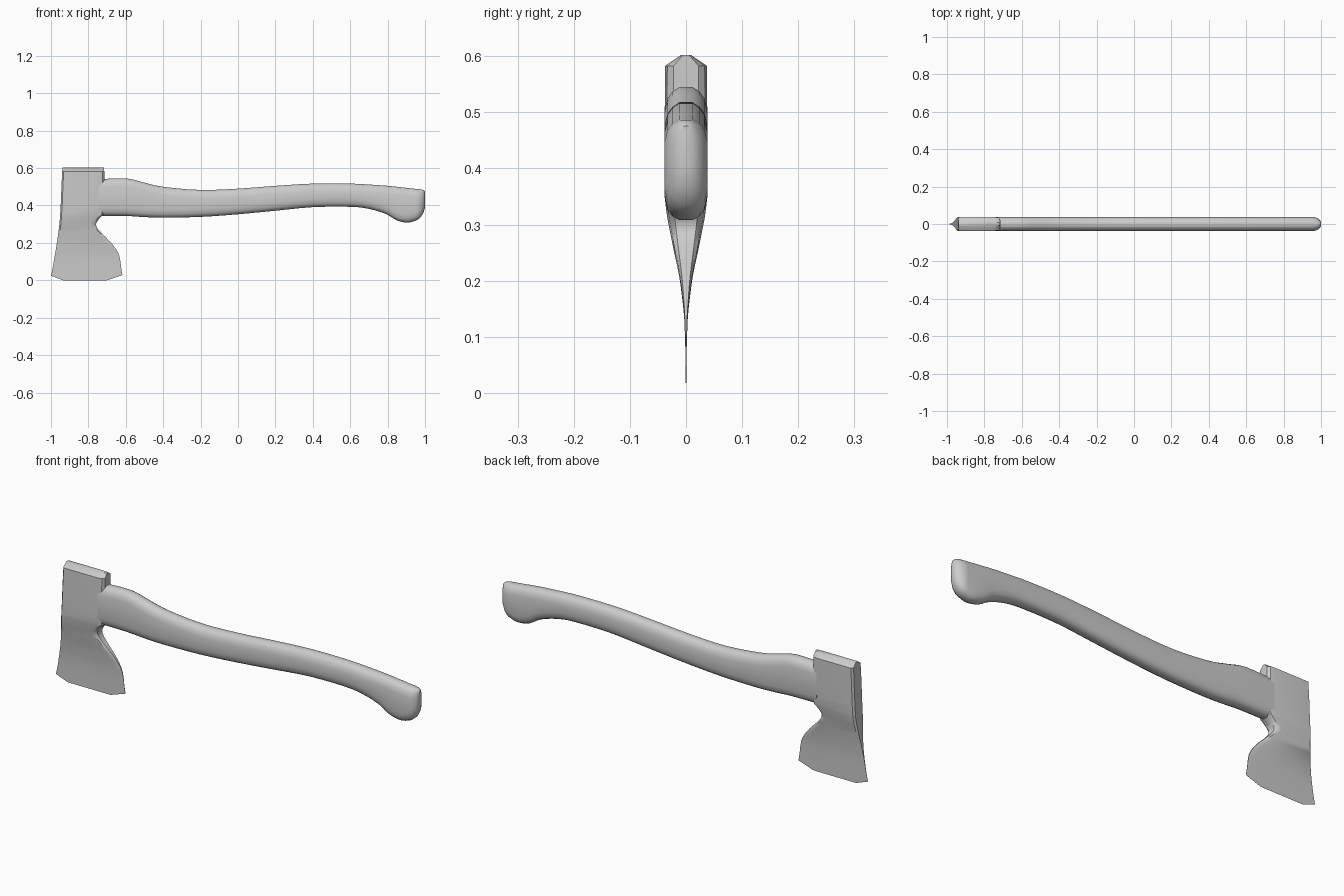
import bpy, bmesh
from math import radians

if "Cube" in bpy.data.objects:
    bpy.data.objects.remove(bpy.data.objects["Cube"])


def loft(name, rings, angle):
    """Skin a list of equal-length closed rings and cap both ends."""
    bm = bmesh.new()
    loops = [[bm.verts.new(p) for p in ring] for ring in rings]
    n = len(loops[0])
    for a, b in zip(loops, loops[1:]):
        for i in range(n):
            j = (i + 1) % n
            bm.faces.new((a[i], a[j], b[j], b[i]))
    bm.faces.new(loops[0])
    bm.faces.new(loops[-1])
    bmesh.ops.recalc_face_normals(bm, faces=bm.faces)
    mesh = bpy.data.meshes.new(name)
    bm.to_mesh(mesh)
    bm.free()
    obj = bpy.data.objects.new(name, mesh)
    bpy.context.collection.objects.link(obj)
    bpy.ops.object.select_all(action='DESELECT')
    obj.select_set(True)
    bpy.context.view_layer.objects.active = obj
    bpy.ops.object.shade_smooth_by_angle(angle=radians(angle))
    return obj


def smooth(rows, steps=3):
    """Catmull-Rom through rows of numbers."""
    out = []
    for i in range(len(rows) - 1):
        quad = [rows[max(i - 1, 0)], rows[i], rows[i + 1], rows[min(i + 2, len(rows) - 1)]]
        for s in range(steps):
            t = s / steps
            out.append(tuple(
                0.5 * (2 * b + (c - a) * t + (2 * a - 5 * b + 4 * c - d) * t * t
                       + (3 * b - a - 3 * c + d) * t ** 3)
                for a, b, c, d in zip(*quad)))
    return out + [rows[-1]]


# Curved handle: x, top z, bottom z
handle_profile = smooth([
    (-0.745, 0.54, 0.345), (-0.6, 0.545, 0.344), (-0.5, 0.522, 0.338),
    (-0.4, 0.500, 0.335), (-0.2, 0.483, 0.339), (0.0, 0.490, 0.353),
    (0.2, 0.505, 0.372), (0.4, 0.517, 0.391), (0.6, 0.517, 0.393),
    (0.7, 0.512, 0.382), (0.79, 0.506, 0.355), (0.85, 0.500, 0.320),
    (0.91, 0.493, 0.308), (0.96, 0.488, 0.323)])
# Each row also carries a half width; the butt end rounds off
sections = [r + (0.0385,) for r in handle_profile]
sections += [(0.978, 0.486, 0.338, 0.033), (0.992, 0.483, 0.362, 0.024),
             (1.0, 0.476, 0.390, 0.012)]


def handle_ring(x, top, bottom, w):
    half = [(0.3, top), (0.62, top - 0.008), (0.85, top - 0.02), (1.0, top - 0.042),
            (1.0, bottom + 0.042), (0.86, bottom + 0.019), (0.64, bottom + 0.007), (0.3, bottom)]
    return [(x, w * f, z) for f, z in half] + [(x, -w * f, z) for f, z in reversed(half)]


loft("handle", [handle_ring(*s) for s in sections], 40)

# Axe head: z, left x, right x, half thickness
head_profile = [(0.602, -0.938, -0.716, 0.009), (0.583, -0.94, -0.715, 0.037),
                (0.50, -0.944, -0.715, 0.038), (0.40, -0.948, -0.715, 0.038)]
head_profile += smooth([
    (0.352, -0.951, -0.717, 0.038), (0.335, -0.952, -0.737, 0.0365),
    (0.31, -0.954, -0.756, 0.033), (0.285, -0.957, -0.756, 0.028),
    (0.25, -0.961, -0.727, 0.021), (0.21, -0.967, -0.687, 0.0125),
    (0.17, -0.973, -0.655, 0.007), (0.13, -0.980, -0.634, 0.003),
    (0.07, -0.990, -0.625, 0.001)], 2)
# Thin cutting edge with clipped corners
head_profile += [(0.028, -0.999, -0.618, 0.0005), (0.024, -1.0, -0.63, 0.0005),
                 (0.0, -0.935, -0.70, 0.0003)]


def head_ring(z, left, right, w):
    half = [(left, 0.75 * w), (left + 0.008, w), (right - 0.03, w),
            (right - 0.01, 0.9 * w), (right, 0.6 * w)]
    return [(x, y, z) for x, y in half] + [(x, -y, z) for x, y in reversed(half)]


loft("axe_head", [head_ring(*s) for s in head_profile], 35)
